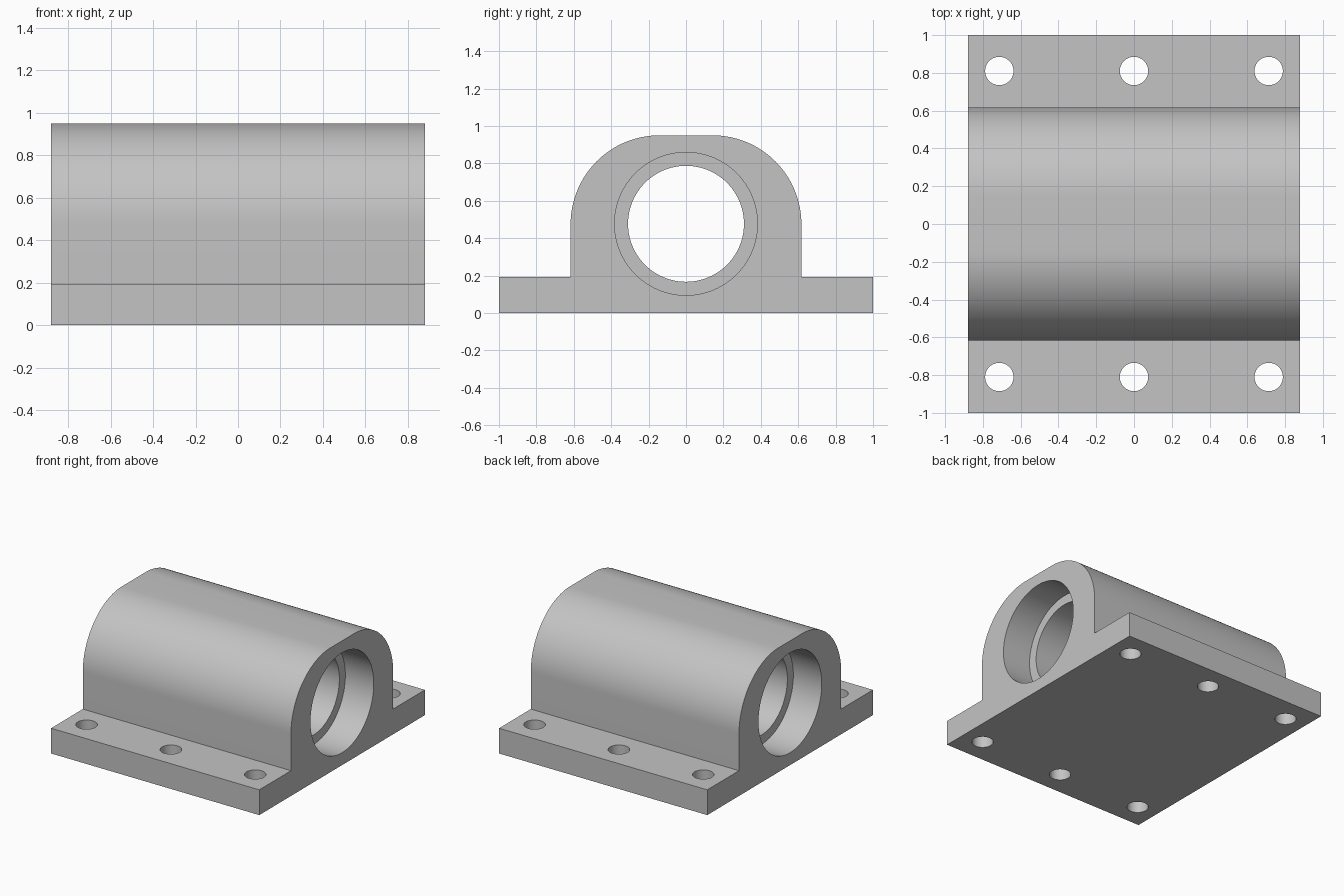
import bpy, bmesh
from math import sin, cos, pi, radians
from mathutils import Matrix, Vector

cube = bpy.data.objects.get("Cube")
if cube:
    bpy.data.objects.remove(cube, do_unlink=True)

HALF_LENGTH = 0.88
HALF_WIDTH = 1.0
BODY_HALF = 0.617
FLANGE_TOP = 0.193
TOP = 0.95
ARC = 0.475
BORE_Z = 0.477

grey = bpy.data.materials.new("cast grey")
grey.use_nodes = True
COLOUR = (0.55, 0.55, 0.55, 1)
grey.diffuse_color = COLOUR
grey.node_tree.nodes["Principled BSDF"].inputs["Base Color"].default_value = COLOUR


def make_object(name, bm):
    bmesh.ops.recalc_face_normals(bm, faces=bm.faces)
    mesh = bpy.data.meshes.new(name)
    bm.to_mesh(mesh)
    bm.free()
    mesh.materials.append(grey)
    obj = bpy.data.objects.new(name, mesh)
    bpy.context.collection.objects.link(obj)
    return obj


def cylinder(name, radius, depth, centre, axis="Z", sides=96):
    turn = Matrix.Rotation(pi / 2, 4, "Y") if axis == "X" else Matrix()
    bm = bmesh.new()
    bmesh.ops.create_cone(bm, cap_ends=True, segments=sides, radius1=radius,
                          radius2=radius, depth=depth,
                          matrix=Matrix.Translation(centre) @ turn)
    return make_object(name, bm)


# Housing: flanged arch profile, mirrored and extruded along x
half = [(HALF_WIDTH, 0), (HALF_WIDTH, FLANGE_TOP), (BODY_HALF, FLANGE_TOP)]
steps = 32
for i in range(steps + 1):
    a = pi / 2 * i / steps
    half.append((BODY_HALF - ARC + ARC * cos(a), TOP - ARC + ARC * sin(a)))
outline = half + [(-y, z) for y, z in reversed(half)]

bm = bmesh.new()
end = bm.faces.new([bm.verts.new((-HALF_LENGTH, y, z)) for y, z in outline])
grown = bmesh.ops.extrude_face_region(bm, geom=[end], use_keep_orig=True)
bmesh.ops.translate(bm, vec=Vector((2 * HALF_LENGTH, 0, 0)),
                    verts=[v for v in grown["geom"] if isinstance(v, bmesh.types.BMVert)])
housing = make_object("bearing_housing", bm)

# Cutters: through bore, a wider bearing seat at each end, six bolt holes
cutters = [cylinder("bore_cutter", 0.31, 3, (0, 0, BORE_Z), "X")]
SEAT = 0.24
for side in (-1, 1):
    cutters.append(cylinder("seat_cutter", 0.382, 2 * SEAT,
                            (side * HALF_LENGTH, 0, BORE_Z), "X"))
    for x in (-0.713, 0, 0.713):
        cutters.append(cylinder("bolt_hole_cutter", 0.075, 1,
                                (x, side * 0.81, 0), sides=48))

bpy.ops.object.select_all(action="DESELECT")
housing.select_set(True)
bpy.context.view_layer.objects.active = housing
for cutter in cutters:
    cutter.hide_render = True
    cut = housing.modifiers.new("cut", "BOOLEAN")
    cut.operation = "DIFFERENCE"
    cut.solver = "EXACT"
    cut.object = cutter
    bpy.ops.object.modifier_apply(modifier=cut.name)
    bpy.data.objects.remove(cutter, do_unlink=True)

# Smooth curved walls, crisp machined edges
bpy.ops.object.shade_smooth_by_angle(angle=radians(30))
